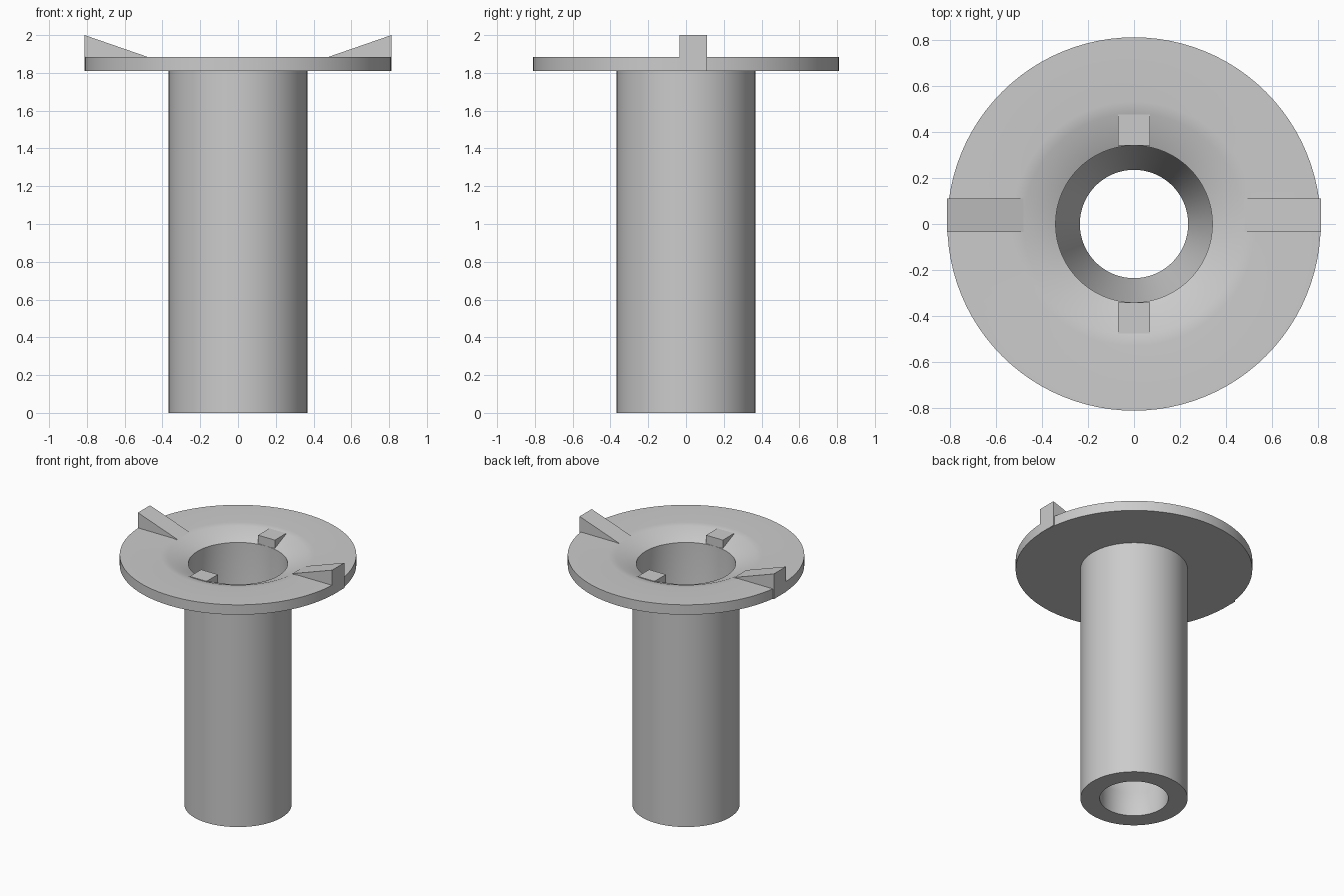
import bpy, bmesh, math

cube = bpy.data.objects.get("Cube")
if cube:
    bpy.data.objects.remove(cube, do_unlink=True)

grey = bpy.data.materials.new("plain grey")
grey.use_nodes = True
colour = (0.6, 0.6, 0.6, 1)
grey.diffuse_color = colour
grey.node_tree.nodes["Principled BSDF"].inputs["Base Color"].default_value = colour

FLANGE_R, FLANGE_LOW, FLANGE_TOP = 0.81, 1.81, 1.885
BORE_R, DISH_R, DISH_Z = 0.34, 0.48, 1.82


def finish(bm, name):
    bmesh.ops.recalc_face_normals(bm, faces=bm.faces)
    mesh = bpy.data.meshes.new(name)
    bm.to_mesh(mesh)
    bm.free()
    mesh.materials.append(grey)
    obj = bpy.data.objects.new(name, mesh)
    bpy.context.collection.objects.link(obj)
    return obj


def lathe(name, profile, steps=96):
    """Spin a closed (radius, height) profile around the z axis."""
    bm = bmesh.new()
    verts = [bm.verts.new((r, 0, z)) for r, z in profile]
    edges = [bm.edges.new((v, verts[(i + 1) % len(verts)])) for i, v in enumerate(verts)]
    bmesh.ops.spin(bm, geom=verts + edges, cent=(0, 0, 0), axis=(0, 0, 1),
                   angle=math.tau, steps=steps, use_merge=True)
    bmesh.ops.remove_doubles(bm, verts=bm.verts, dist=0.0001)
    obj = finish(bm, name)
    bpy.ops.object.select_all(action='DESELECT')
    obj.select_set(True)
    bpy.context.view_layer.objects.active = obj
    bpy.ops.object.shade_smooth_by_angle(angle=math.radians(30))
    return obj


def prism(name, profile, place_low, place_high):
    """Join two placed copies of a (radius, height) profile into a solid."""
    bm = bmesh.new()
    low = [bm.verts.new(place_low(r, z)) for r, z in profile]
    high = [bm.verts.new(place_high(r, z)) for r, z in profile]
    bm.faces.new(low)
    bm.faces.new(high)
    for i in range(len(low)):
        j = (i + 1) % len(low)
        bm.faces.new((low[i], low[j], high[j], high[i]))
    return finish(bm, name)


# Hollow tube with a flange, a dished mouth and a tapered seat low in the bore
lathe("flanged_tube", [
    (0.235, 0), (0.367, 0), (0.367, FLANGE_LOW),
    (FLANGE_R, FLANGE_LOW), (FLANGE_R, FLANGE_TOP),
    (0.53, FLANGE_TOP), (DISH_R, FLANGE_TOP - 0.004), (BORE_R, DISH_Z),
    (BORE_R, 0.38), (0.235, 0.18)])

# Ramps rising to the rim, both offset to the same side
ramp = [(0.48, FLANGE_TOP), (FLANGE_R + 0.002, 2.0),
        (FLANGE_R + 0.002, FLANGE_LOW), (0.6, FLANGE_LOW + 0.01)]
for side, s in (("left", 1), ("right", -1)):
    prism(side + "_ramp", ramp,
          lambda r, z: (s * r, -0.035, z), lambda r, z: (s * r, 0.11, z))

# Level keys bridging the dish at front and back
key = [(BORE_R, FLANGE_LOW), (BORE_R, FLANGE_TOP),
       (0.475, FLANGE_TOP), (0.475, FLANGE_LOW + 0.01)]
for side, s in (("front", -1), ("back", 1)):
    prism(side + "_key", key,
          lambda r, z: (-0.07, s * r, z), lambda r, z: (0.07, s * r, z))
